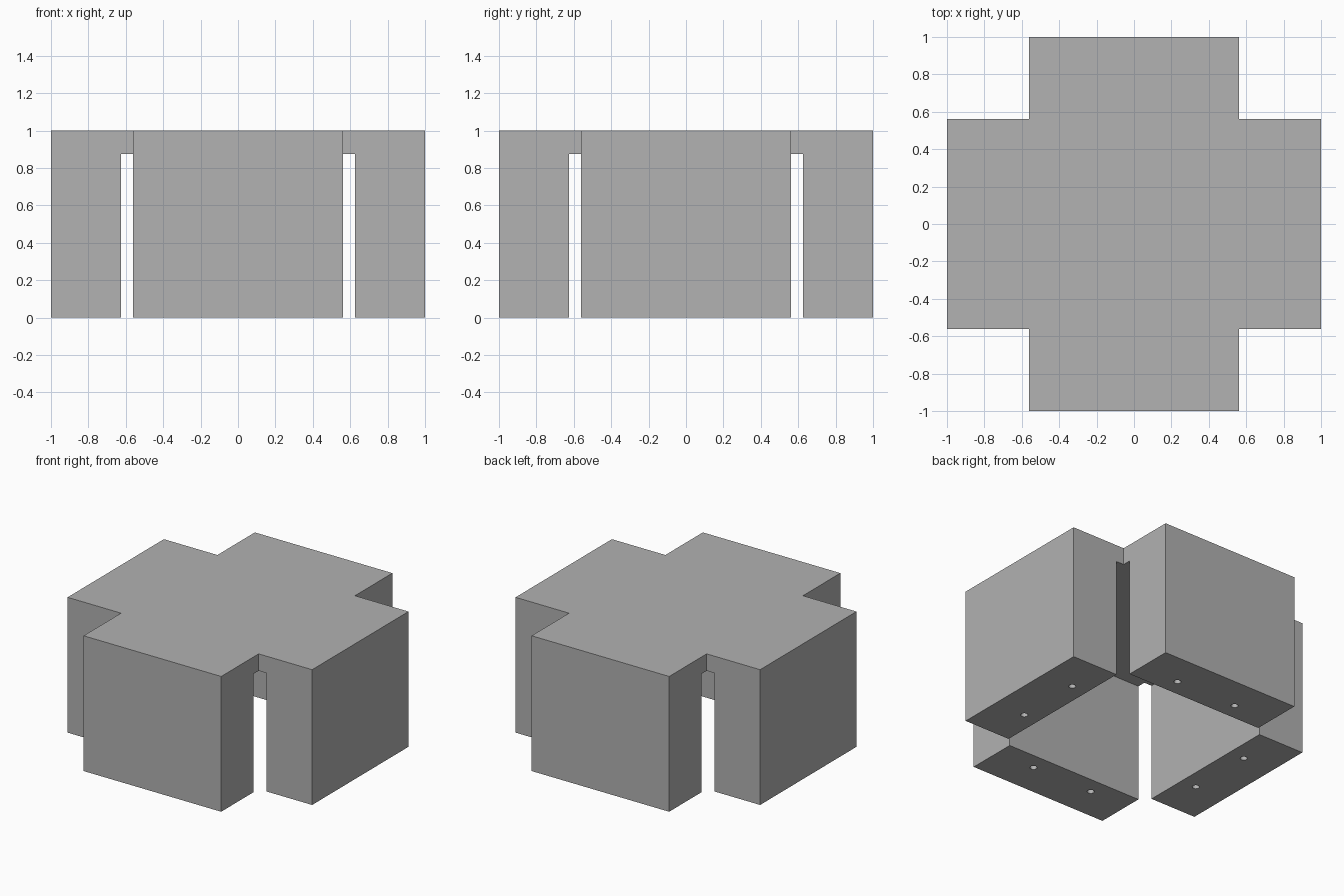
import bpy
import bmesh
from math import pi
from mathutils import Matrix, Vector

cube = bpy.data.objects.get("Cube")
if cube:
    bpy.data.objects.remove(cube, do_unlink=True)

OUTER = 1.0          # half length of the cross
ARM = 0.5625         # half width of each arm
INNER = 0.625        # inside face of the legs
HEIGHT = 1.0
UNDERSIDE = 0.875    # bottom of the top slab
HOLE_RADIUS, HOLE_DEPTH = 0.024, 0.125

grey = bpy.data.materials.new("plain grey")
grey.use_nodes = True
colour = (0.445, 0.445, 0.445, 1)
grey.diffuse_color = colour
grey.node_tree.nodes["Principled BSDF"].inputs["Base Color"].default_value = colour


def make_object(name, bm):
    bmesh.ops.recalc_face_normals(bm, faces=bm.faces)
    mesh = bpy.data.meshes.new(name)
    bm.to_mesh(mesh)
    bm.free()
    mesh.materials.append(grey)
    obj = bpy.data.objects.new(name, mesh)
    bpy.context.collection.objects.link(obj)
    return obj


def cut(target, cutter):
    cutter.hide_render = True
    mod = target.modifiers.new("cut", 'BOOLEAN')
    mod.operation = 'DIFFERENCE'
    mod.solver = 'EXACT'
    mod.object = cutter
    bpy.context.view_layer.objects.active = target
    bpy.ops.object.modifier_apply(modifier=mod.name)
    bpy.data.objects.remove(cutter, do_unlink=True)


# Cross-shaped block: one corner of the outline, turned four times
bm = bmesh.new()
corner = [Vector((OUTER, ARM, 0)), Vector((ARM, ARM, 0)), Vector((ARM, OUTER, 0))]
outline = [bm.verts.new(Matrix.Rotation(k * pi / 2, 3, 'Z') @ p)
           for k in range(4) for p in corner]
base = bm.faces.new(outline)
side = bmesh.ops.extrude_face_region(bm, geom=[base])
bmesh.ops.translate(bm, vec=(0, 0, HEIGHT),
                    verts=[g for g in side["geom"] if isinstance(g, bmesh.types.BMVert)])
table = make_object("cross_table", bm)

# Square hollow under the slab, which leaves four slab legs with open corners
bm = bmesh.new()
depth = UNDERSIDE + 0.2
size = Matrix.Diagonal((2 * INNER, 2 * INNER, depth, 1))
bmesh.ops.create_cube(bm, size=1,
                      matrix=Matrix.Translation((0, 0, UNDERSIDE - depth / 2)) @ size)
cut(table, make_object("hollow_cutter", bm))

# Two peg holes in the foot of each leg
bm = bmesh.new()
for k in range(4):
    for x in (-0.25, 0.25):
        place = Matrix.Rotation(k * pi / 2, 4, 'Z') @ Matrix.Translation((x, 0.75, 0))
        bmesh.ops.create_cone(bm, cap_ends=True, segments=24, radius1=HOLE_RADIUS,
                              radius2=HOLE_RADIUS, depth=2 * HOLE_DEPTH, matrix=place)
cut(table, make_object("hole_cutter", bm))

# Smooth hole walls, crisp edges elsewhere
bpy.ops.object.select_all(action='DESELECT')
table.select_set(True)
bpy.context.view_layer.objects.active = table
bpy.ops.object.shade_smooth_by_angle()
